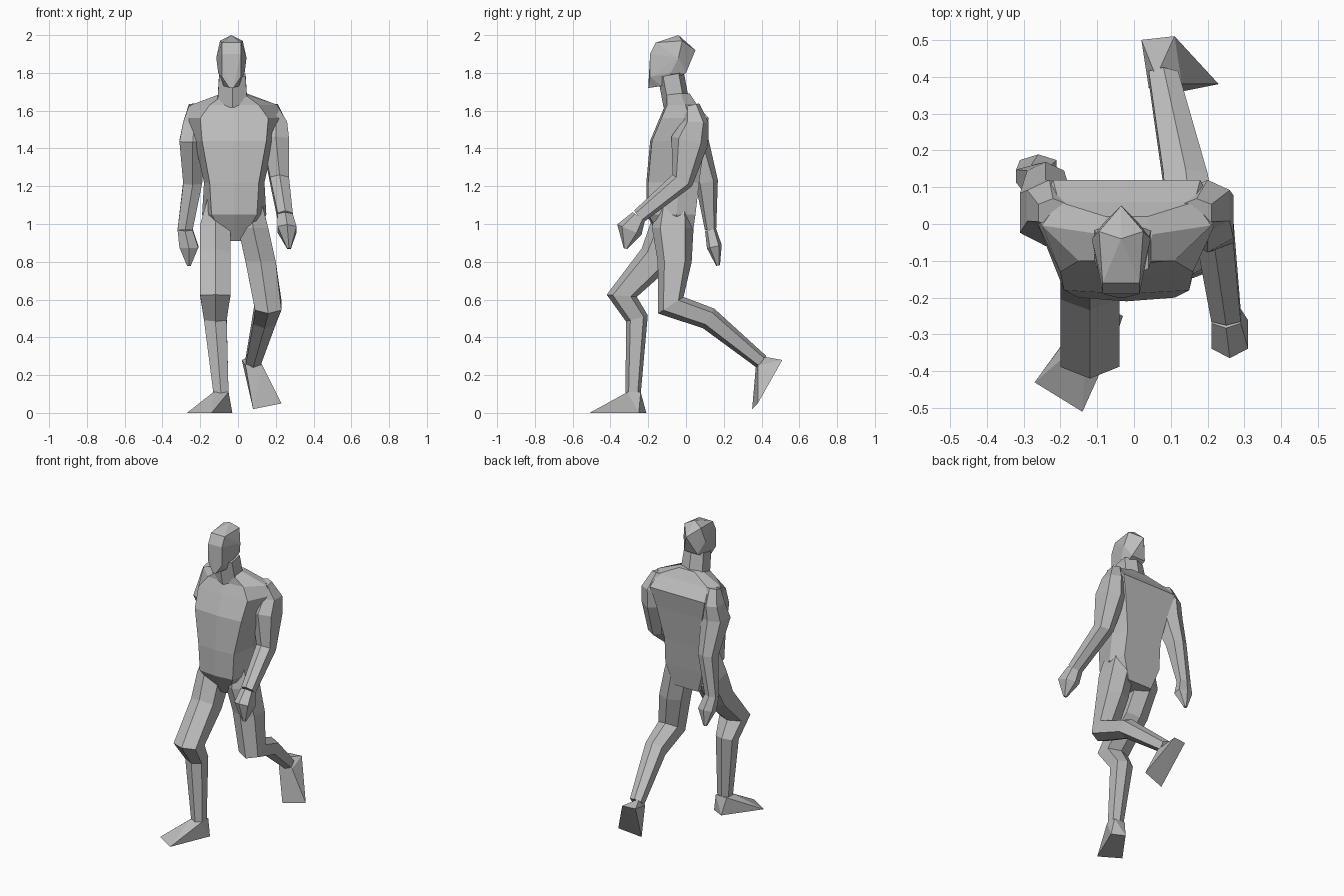
import bpy
import bmesh
from mathutils import Vector

if "Cube" in bpy.data.objects:
    bpy.data.objects.remove(bpy.data.objects["Cube"])

# One plain grey for the whole figure
grey = bpy.data.materials.new("plain grey")
grey.use_nodes = True
GREY = (0.5, 0.5, 0.5, 1)
grey.diffuse_color = GREY
grey.node_tree.nodes["Principled BSDF"].inputs["Base Color"].default_value = GREY


def finish(name, bm):
    """Turn a finished bmesh into a named grey object."""
    bmesh.ops.recalc_face_normals(bm, faces=bm.faces)
    mesh = bpy.data.meshes.new(name)
    bm.to_mesh(mesh)
    bm.free()
    mesh.materials.append(grey)
    obj = bpy.data.objects.new(name, mesh)
    bpy.context.collection.objects.link(obj)


def loft(name, rings):
    """Skin a list of equal-length rings and close both ends."""
    bm = bmesh.new()
    loops = [[bm.verts.new(point) for point in ring] for ring in rings]
    count = len(loops[0])
    for lower, upper in zip(loops, loops[1:]):
        for i in range(count):
            j = (i + 1) % count
            bm.faces.new((lower[i], lower[j], upper[j], upper[i]))
    bm.faces.new(loops[0])
    bm.faces.new(loops[-1])
    finish(name, bm)


def limb(name, path):
    """Six-sided tube; each joint is (x, y, z, half width, half depth)."""
    centres = [Vector(joint[:3]) for joint in path]
    last = len(path) - 1
    side = Vector((1, 0, 0))
    rings = []
    for i, (centre, joint) in enumerate(zip(centres, path)):
        tangent = Vector()
        if i > 0:
            tangent += (centre - centres[i - 1]).normalized()
        if i < last:
            tangent += (centres[i + 1] - centre).normalized()
        across = side * joint[3]
        depth = tangent.cross(side).normalized() * joint[4]
        corner = depth * .6
        rings.append([centre + offset for offset in (
            depth, across + corner, across - corner,
            -depth, -across - corner, corner - across)])
    loft(name, rings)


def hull(name, points):
    """Wrap the smallest convex solid around a few points."""
    bm = bmesh.new()
    for point in points:
        bm.verts.new(point)
    result = bmesh.ops.convex_hull(bm, input=bm.verts)
    unused = [v for v in result["geom_interior"] if isinstance(v, bmesh.types.BMVert)]
    bmesh.ops.delete(bm, geom=unused, context="VERTS")
    finish(name, bm)


# Torso: height, front half width, front y, side half width, back y
torso_centre = -.02
torso_rings = []
for z, front_width, front, side_width, back in (
        (1.69, .05, -.1, .07, .02),
        (1.63, .13, -.1, .23, .06),
        (1.56, .18, -.13, .25, .12),
        (1.44, .17, -.18, .21, .1),
        (1.22, .13, -.2, .16, .07),
        (1.05, .12, -.2, .17, .05),
        (.91, .04, -.12, .11, .03)):
    middle = front * .4 + back * .6
    back_width = side_width * .8
    outline = (
        (0, front - .01), (front_width, front), (side_width, middle),
        (back_width, back), (0, back), (-back_width, back),
        (-side_width, middle), (-front_width, front))
    torso_rings.append([(torso_centre + x, y, z) for x, y in outline])
loft("torso", torso_rings)

# Neck and head
limb("neck", [(-.03, -.05, 1.63, .08, .07), (-.03, -.08, 1.79, .07, .07)])
head_centre = -.035
half_head = (
    (0, -.04, 2), (.06, -.02, 1.97), (.05, -.16, 1.96),
    (0, .05, 1.92), (.08, -.04, 1.88), (.05, -.19, 1.9),
    (.07, -.08, 1.8), (.05, -.19, 1.78), (.01, -.2, 1.72),
    (.05, 0, 1.8), (.04, -.13, 1.73))
hull("head", [(head_centre + mirror * x, y, z)
              for x, y, z in half_head for mirror in (1, -1)])

# Arms with their hands: left swings forward, right swings back
limb("left_arm", [
    (.17, .03, 1.63, .04, .04), (.2, .05, 1.54, .06, .07),
    (.2, .02, 1.44, .07, .1), (.22, -.02, 1.23, .05, .06),
    (.25, -.25, 1.04, .04, .04)])
limb("left_hand", [
    (.25, -.25, 1.04, .04, .04), (.26, -.3, .97, .05, .07),
    (.27, -.32, .87, .01, .01)])
limb("right_arm", [
    (-.22, .03, 1.63, .04, .04), (-.23, .05, 1.54, .06, .07),
    (-.24, .03, 1.44, .07, .09), (-.24, .11, 1.22, .05, .06),
    (-.28, .13, .97, .04, .03)])
limb("right_hand", [
    (-.28, .13, .97, .04, .03), (-.26, .15, .88, .05, .04),
    (-.26, .17, .78, .01, .01)])

# Legs: right steps forward, left trails with a bent knee
limb("right_leg", [
    (-.1, -.06, 1.17, .05, .08), (-.12, -.08, .98, .08, .11),
    (-.12, -.16, .82, .08, .09), (-.12, -.34, .62, .08, .08),
    (-.12, -.26, .5, .06, .06), (-.09, -.28, .1, .04, .04)])
limb("left_leg", [
    (.06, -.06, 1.17, .05, .08), (.08, -.07, .98, .08, .11),
    (.12, -.06, .8, .08, .09), (.16, -.08, .57, .07, .08),
    (.14, .12, .5, .06, .06), (.08, .4, .27, .04, .04)])

# Feet: ankle, then toe and heel corners
ankle = [(x, y, .11) for x in (-.13, -.05) for y in (-.31, -.24)]
hull("right_foot", ankle + [
    (-.27, -.43, 0), (-.14, -.51, 0), (-.03, -.25, 0), (-.11, -.21, 0)])
hull("left_foot", [
    (.04, .37, .25), (.13, .38, .25), (.06, .4, .3), (.02, .5, .28),
    (.11, .51, .28), (.08, .35, .02), (.23, .38, .05)])
